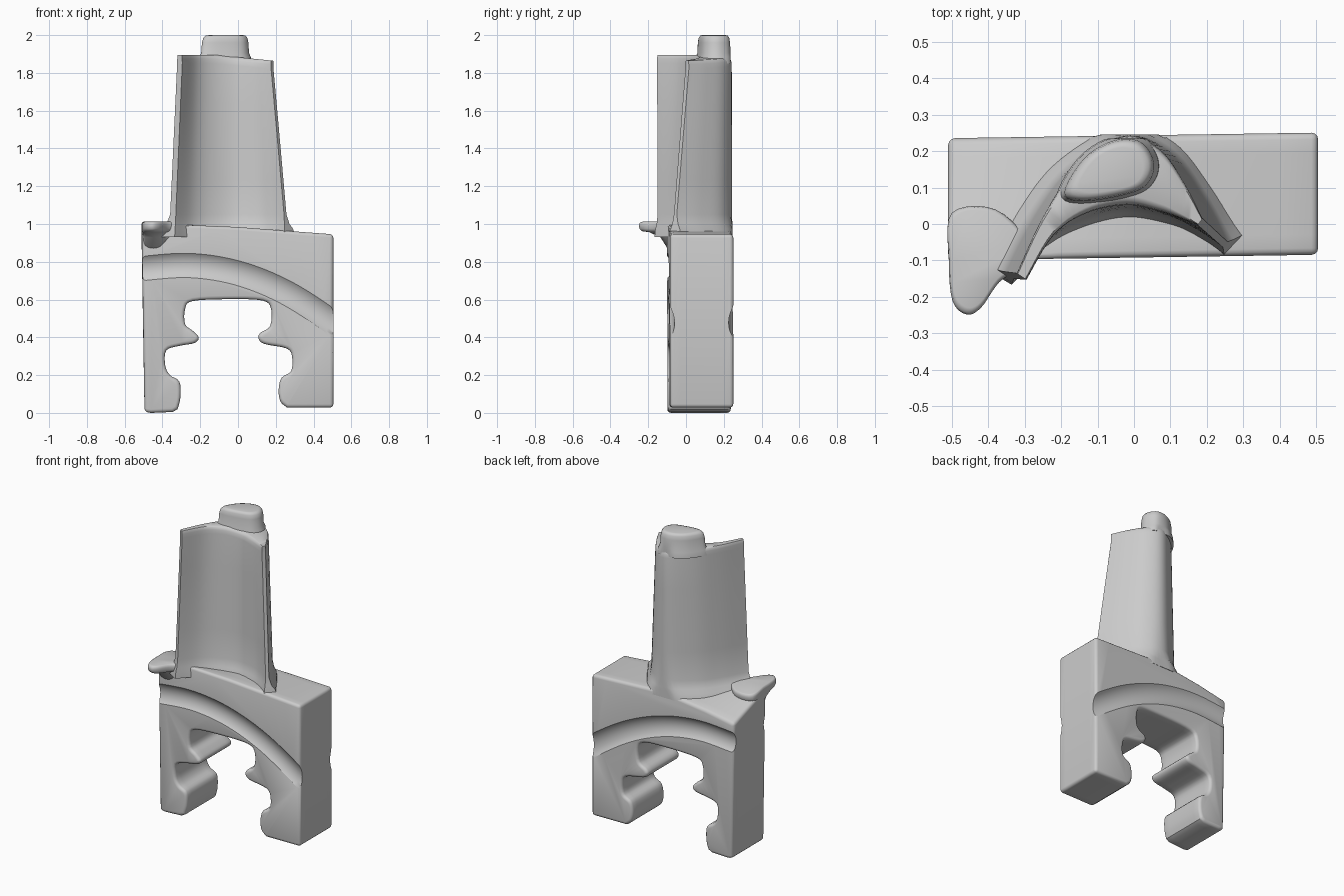
import bpy, math
from mathutils import Vector

if "Cube" in bpy.data.objects:
    bpy.data.objects.remove(bpy.data.objects["Cube"])


def spline(pts, steps, closed=False):
    """Catmull-Rom curve through 2D points."""
    p = [Vector(q) for q in pts]
    n, out = len(p), []
    for i in range(n if closed else n - 1):
        if closed:
            a, b, c, d = (p[(i + k) % n] for k in (-1, 0, 1, 2))
        else:
            a, b, c, d = p[max(i - 1, 0)], p[i], p[i + 1], p[min(i + 2, n - 1)]
        for s in range(steps):
            t = s / steps
            out.append(0.5 * (2 * b + (c - a) * t + (2 * a - 5 * b + 4 * c - d) * t * t
                              + (3 * b - a - 3 * c + d) * t ** 3))
    return out if closed else out + [p[-1]]


def lerp_table(table, x):
    """Piecewise linear lookup in (x, value) pairs."""
    for (x0, v0), (x1, v1) in zip(table, table[1:]):
        if x <= x1:
            return v0 + (v1 - v0) * (x - x0) / (x1 - x0)
    return table[-1][1]


def loft(name, rings, cap_strips=False):
    """Skin a stack of equal rings; cap with ngons or with quad strips."""
    n = len(rings[0])
    verts = [v for r in rings for v in r]
    faces = [(k * n + i, k * n + (i + 1) % n, (k + 1) * n + (i + 1) % n, (k + 1) * n + i)
             for k in range(len(rings) - 1) for i in range(n)]
    top = (len(rings) - 1) * n
    if cap_strips:
        for i in range(n // 2 - 1):
            q = (i, i + 1, n - 2 - i, n - 1 - i)
            faces += [q[::-1], tuple(top + k for k in q)]
    else:
        faces += [tuple(range(n))[::-1], tuple(range(top, top + n))]
    me = bpy.data.meshes.new(name)
    me.from_pydata(verts, [], faces)
    ob = bpy.data.objects.new(name, me)
    bpy.context.collection.objects.link(ob)
    bpy.ops.object.select_all(action='DESELECT')
    bpy.context.view_layer.objects.active = ob
    ob.select_set(True)
    bpy.ops.object.mode_set(mode='EDIT')
    bpy.ops.mesh.select_all(action='SELECT')
    bpy.ops.mesh.normals_make_consistent(inside=False)
    bpy.ops.object.mode_set(mode='OBJECT')
    return ob


def finish(ob, angle=40):
    """Apply modifiers and shade smooth."""
    bpy.ops.object.select_all(action='DESELECT')
    bpy.context.view_layer.objects.active = ob
    ob.select_set(True)
    for m in list(ob.modifiers):
        bpy.ops.object.modifier_apply(modifier=m.name)
    bpy.ops.object.shade_smooth_by_angle(angle=math.radians(angle))


# Root block: fir-tree slot profile swept front to back, with a twisted top
slot = spline([(-0.32, 0.02), (-0.305, 0.08), (-0.31, 0.165), (-0.36, 0.2), (-0.385, 0.25),
               (-0.38, 0.33), (-0.31, 0.355), (-0.23, 0.37), (-0.208, 0.4), (-0.24, 0.435),
               (-0.28, 0.47), (-0.28, 0.55), (-0.24, 0.592), (-0.05, 0.602), (0.13, 0.595),
               (0.175, 0.55), (0.17, 0.46), (0.12, 0.425), (0.108, 0.395), (0.14, 0.365),
               (0.26, 0.34), (0.287, 0.29), (0.28, 0.22), (0.23, 0.185), (0.215, 0.12),
               (0.225, 0.06), (0.26, 0.028)], 4)
top_back = [(-0.51, 0.885), (-0.3, 0.925), (0, 0.965), (0.25, 0.955), (0.51, 0.945)]
top_front = [(-0.51, 1.0), (-0.3, 1.0), (0, 0.985), (0.25, 0.965), (0.51, 0.945)]
rings = []
for k in range(7):
    t = k / 6
    ring = [(-0.46, 0.0), (-0.345, 0.005)] + [tuple(p) for p in slot] + [(0.505, 0.028)]
    for i in range(11):
        x = 0.505 - i * 1.015 / 10
        z = lerp_table(top_front, x) * (1 - t) + lerp_table(top_back, x) * t
        ring.append((x, z))
    ring.append((-0.495, 0.005))
    rings.append([(x, -0.092 + 0.335 * t + 0.015 * x, z) for x, z in ring])
block = loft("root_block", rings)
bev = block.modifiers.new("round", 'BEVEL')
bev.width, bev.segments, bev.limit_method = 0.022, 3, 'ANGLE'
bev.angle_limit = math.radians(50)

# Arched grooves on the front and back faces
path = spline([(-0.7, 0.74), (-0.5, 0.765), (-0.25, 0.78), (0, 0.74), (0.25, 0.64),
               (0.5, 0.48), (0.7, 0.32)], 6)
for label, y in (("front", -0.168), ("back", 0.318)):
    rings = []
    for i, p in enumerate(path):
        d = (path[min(i + 1, len(path) - 1)] - path[max(i - 1, 0)]).normalized()
        ring = []
        for k in range(32):
            a = k * math.tau / 32
            u = 0.1 * math.cos(a)
            ring.append((p.x - d.y * u, y + 0.015 * p.x + 0.1 * math.sin(a), p.y + d.x * u))
        rings.append(ring)
    cutter = loft("groove_cutter_" + label, rings)
    cutter.hide_render = True
    cut = block.modifiers.new("groove_" + label, 'BOOLEAN')
    cut.operation, cut.object, cut.solver = 'DIFFERENCE', cutter, 'EXACT'
finish(block, 35)
for ob in [o for o in bpy.data.objects if o.name.startswith("groove_cutter")]:
    bpy.data.objects.remove(ob)

# Airfoil: crescent section lofted from platform to tip
outer_lo = spline([(-0.36, -0.13), (-0.28, 0.02), (-0.18, 0.15), (-0.03, 0.243),
                   (0.1, 0.2), (0.19, 0.08), (0.258, -0.05)], 6)
inner_lo = spline([(-0.33, -0.15), (-0.24, -0.05), (-0.14, 0.01), (-0.02, 0.04),
                   (0.1, 0.02), (0.18, -0.02), (0.245, -0.065)], 6)
outer_hi = spline([(-0.322, -0.135), (-0.25, 0.02), (-0.16, 0.15), (-0.03, 0.24),
                   (0.07, 0.205), (0.14, 0.11), (0.188, 0.015)], 6)
inner_hi = spline([(-0.295, -0.153), (-0.22, -0.03), (-0.13, 0.03), (-0.02, 0.052),
                   (0.07, 0.035), (0.13, 0.015), (0.175, -0.003)], 6)


def section(t, z, grow=0.0, shrink=1.0, stretch=1.0, slope=0.0):
    """Airfoil ring: t blends root to tip, grow flares it, shrink insets it."""
    a_side, b_side = [], []
    for ol, oh, il, ih in zip(outer_lo, outer_hi, inner_lo, inner_hi):
        o, i = ol.lerp(oh, t), il.lerp(ih, t)
        m = (o + i) / 2
        for p, side in ((o, a_side), (i, b_side)):
            q = m + (p - m) * shrink + (p - m).normalized() * grow
            side.append((q.x * stretch, min(q.y, 0.245), z - slope * max(0, q.x + 0.12)))
    return a_side + b_side[::-1]


rings = [section(0, 0.93, 0.03, stretch=1.1), section(0, 0.975, 0.022, stretch=1.07),
         section(0, 1.0, 0.01, stretch=1.03), section(0.02, 1.05)]
rings += [section(t, 1.03 + 0.82 * t, slope=0.1 * t * t) for t in (0.25, 0.5, 0.75, 1)]
rings += [section(1, 1.875, shrink=0.97, slope=0.1), section(1, 1.89, shrink=0.88, slope=0.1),
          section(1, 1.895, shrink=0.75, slope=0.1)]
finish(loft("airfoil", rings, cap_strips=True), 50)

# Tip stud on top of the airfoil
stud = spline([(-0.195, 0.085), (-0.14, 0.06), (0.0, 0.085), (0.05, 0.125), (0.055, 0.18),
               (0.015, 0.23), (-0.06, 0.23), (-0.14, 0.18)], 5, closed=True)
mid = sum(stud, Vector((0, 0))) / len(stud)
rings = []
for z, s in ((1.85, 1.12), (1.885, 1.08), (1.905, 1.0), (1.96, 0.97), (1.985, 0.92),
             (1.997, 0.83), (2.0, 0.7)):
    rings.append([(*(mid + (p - mid) * s).xy, z) if s <= 1 else
                  ((mid + (p - mid) * s).x, min((mid + (p - mid) * s).y, 0.235), z) for p in stud])
finish(loft("tip_stud", rings), 50)

# Platform ear overhanging the front left corner
ear = spline([(-0.5, 0.03), (-0.508, -0.1), (-0.498, -0.21), (-0.46, -0.248), (-0.42, -0.23),
              (-0.37, -0.16), (-0.31, -0.115), (-0.28, -0.06), (-0.38, 0.04)], 5, closed=True)
centre = Vector((-0.42, -0.06))
rings = []
for z, sx, sy in ((0.87, 0.9, 0.2), (0.93, 0.95, 0.4), (0.957, 0.97, 0.72), (0.962, 0.98, 0.92),
                  (0.975, 1, 0.99), (0.995, 1, 1), (1.008, 0.97, 0.97), (1.012, 0.9, 0.9)):
    rings.append([(centre.x + (p.x - centre.x) * sx, centre.y + (p.y - centre.y) * sy,
                   z - (0.14 * max(0, p.y + 0.06))) for p in ear])
finish(loft("platform_ear", rings), 60)
